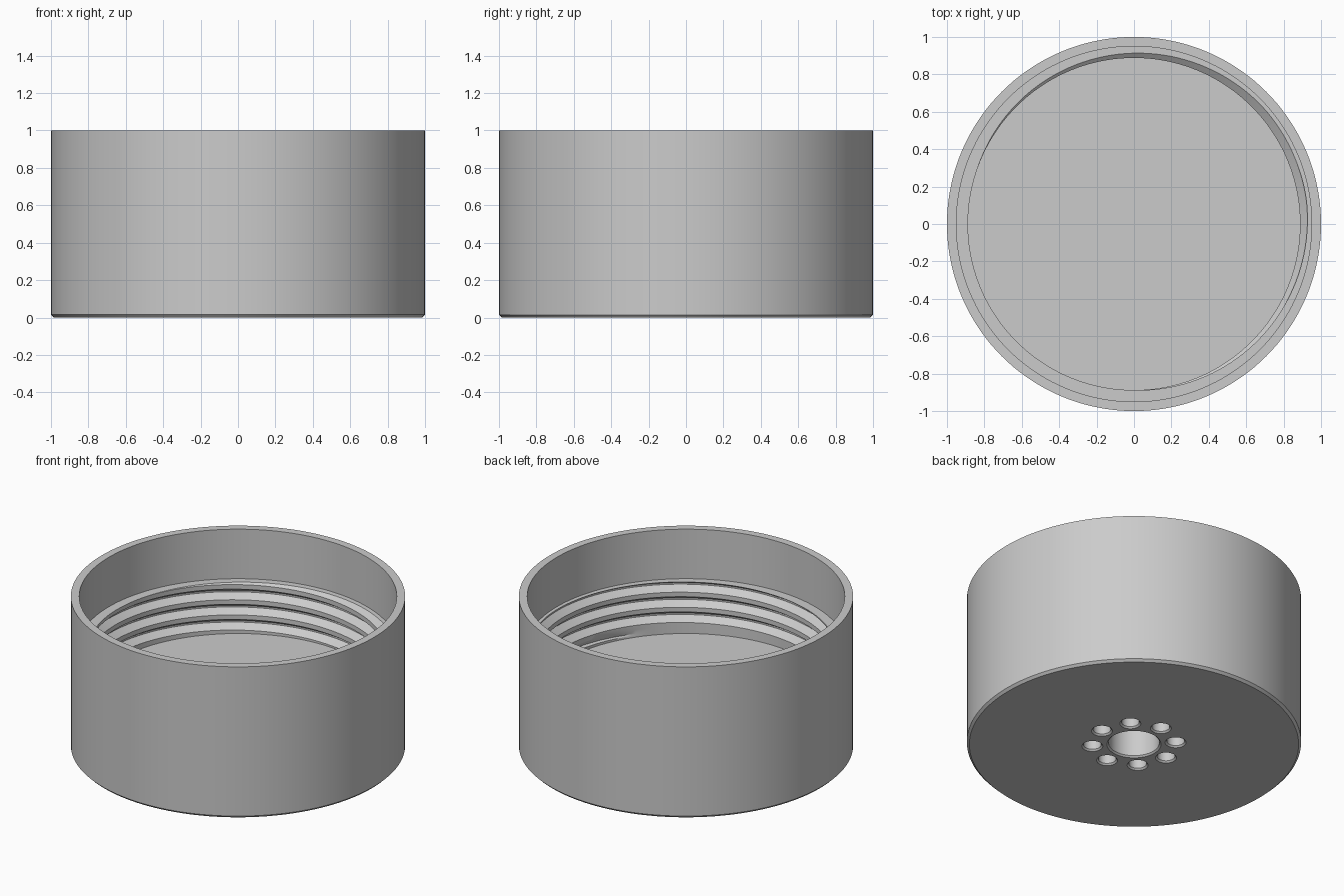
import bpy, bmesh, math
from math import cos, sin, tau

if "Cube" in bpy.data.objects:
    bpy.data.objects.remove(bpy.data.objects["Cube"], do_unlink=True)

SEGMENTS = 144
PITCH = 0.1
CREST, ROOT, BORE = 0.888, 0.93, 0.95
FLOOR, LEDGE = 0.34, 0.673
FIRST_CREST = 0.328            # height of a thread crest at angle zero
UPPER, FLAT, LOWER = 0.033, 0.043, 0.07   # thread profile breaks

grey = bpy.data.materials.new("light_grey")
grey.use_nodes = True
colour = (0.6, 0.6, 0.6, 1)
grey.diffuse_color = colour
grey.node_tree.nodes["Principled BSDF"].inputs["Base Color"].default_value = colour


def thread_radius(turn, z):
    """Radius of the threaded wall; the groove fades out above the floor."""
    p = (z - FIRST_CREST - turn * PITCH) % PITCH
    if p < UPPER:
        depth = p / UPPER
    elif p < FLAT:
        depth = 1
    else:
        depth = max(0, (LOWER - p) / (LOWER - FLAT))
    fade = min(1, max(0, (z - 0.36) / 0.02))
    return CREST + (ROOT - CREST) * depth * fade


def cap_column(turn):
    """Cross-section of the wall, from the underside over the rim to the floor."""
    column = [(0.985, 0), (1, 0.015), (1, 1), (BORE, 1), (BORE, LEDGE)]
    for k in range(5, -3, -1):
        for offset in (LOWER, FLAT, UPPER, 0):
            z = FIRST_CREST + (turn + k) * PITCH + offset
            z = min(LEDGE, max(FLOOR, z))
            column.append((thread_radius(turn, z), z))
    return column


def lathe(name, column_at, segments, x=0, y=0):
    """Sweep a cross-section once round z, weld the seam and close both ends."""
    bm = bmesh.new()
    columns = []
    for i in range(segments + 1):
        a = tau * i / segments
        columns.append([bm.verts.new((x + r * cos(a), y + r * sin(a), z))
                        for r, z in column_at(i / segments)])
    for c, d in zip(columns, columns[1:]):
        for j in range(len(c) - 1):
            bm.faces.new((c[j], d[j], d[j + 1], c[j + 1]))
    bmesh.ops.remove_doubles(bm, verts=bm.verts, dist=0.00005)
    bmesh.ops.holes_fill(bm, edges=[e for e in bm.edges if e.is_boundary], sides=0)
    bmesh.ops.recalc_face_normals(bm, faces=bm.faces)
    mesh = bpy.data.meshes.new(name)
    bm.to_mesh(mesh)
    bm.free()
    mesh.materials.append(grey)
    ob = bpy.data.objects.new(name, mesh)
    bpy.context.collection.objects.link(ob)
    return ob


def drill(target, radius, chamfer, depth, x=0, y=0):
    """Cut a blind hole with a chamfered mouth into the underside."""
    profile = [(radius + 2 * chamfer, -chamfer), (radius, chamfer), (radius, depth)]
    cutter = lathe("hole_cutter", lambda t: profile, 48, x, y)
    cutter.hide_render = True
    mod = target.modifiers.new("hole", 'BOOLEAN')
    mod.operation, mod.solver, mod.object = 'DIFFERENCE', 'EXACT', cutter
    bpy.ops.object.modifier_apply(modifier=mod.name)
    bpy.data.objects.remove(cutter, do_unlink=True)


# Threaded cap
cap = lathe("threaded_cap", cap_column, SEGMENTS)
bpy.ops.object.select_all(action='DESELECT')
cap.select_set(True)
bpy.context.view_layer.objects.active = cap

# Central hole and the ring of eight small holes
drill(cap, 0.152, 0.01, 0.25)
for i in range(8):
    a = tau * i / 8
    drill(cap, 0.053, 0.01, 0.25, 0.25 * cos(a), 0.25 * sin(a))

bpy.ops.object.shade_smooth_by_angle(angle=math.radians(25))
